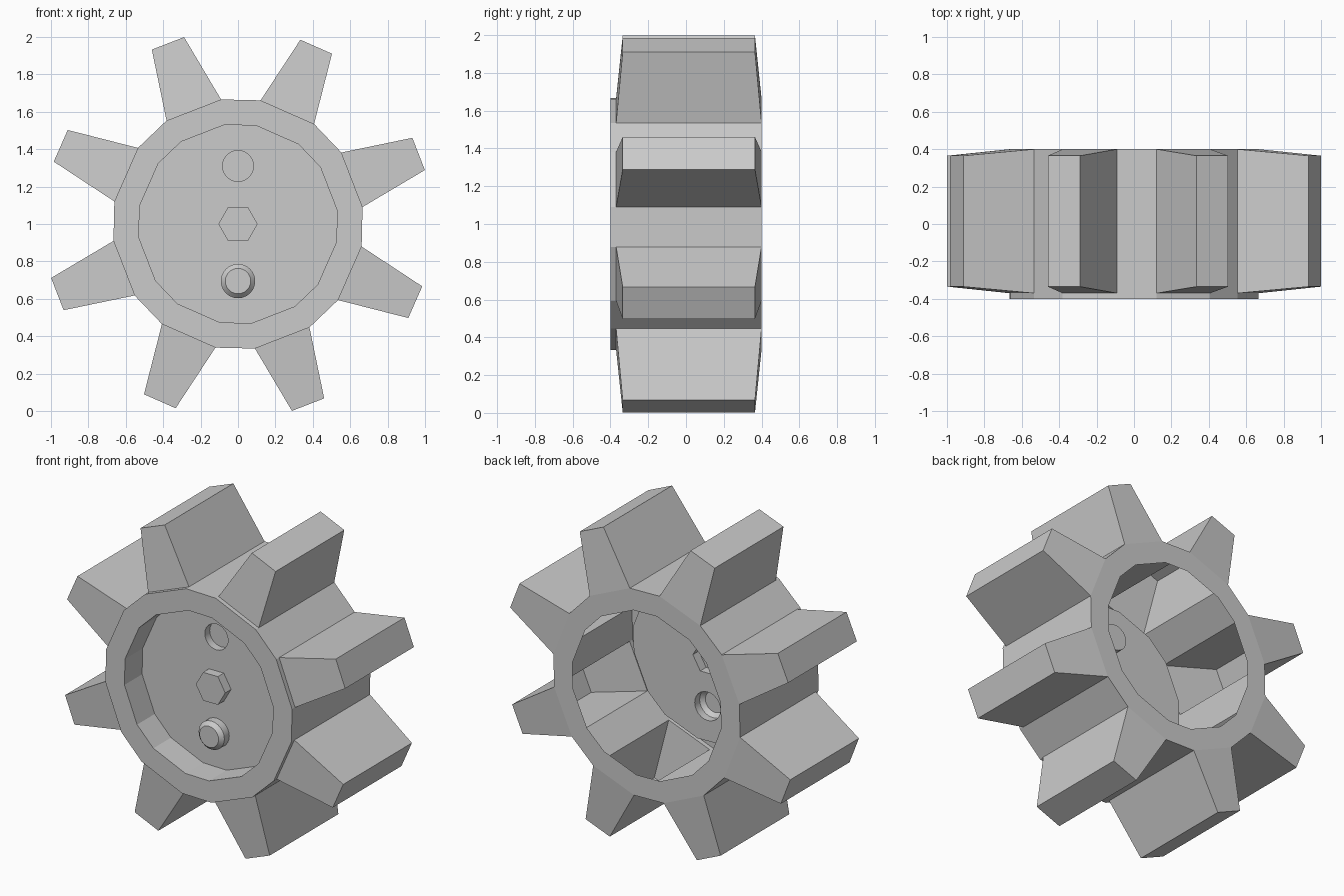
import bpy, bmesh, math

cube = bpy.data.objects.get("Cube")
if cube:
    bpy.data.objects.remove(cube, do_unlink=True)

GREY = (0.6, 0.6, 0.6, 1.0)
mat = bpy.data.materials.new("plain_grey")
mat.use_nodes = True
mat.diffuse_color = GREY
mat.node_tree.nodes["Principled BSDF"].inputs["Base Color"].default_value = GREY

TEETH = 8
FIRST = math.radians(21.2)      # direction of the first tooth
BASE_HALF = math.radians(13.45)  # half angle of a tooth at its root
TIP_HALF = math.radians(5.1)
R_RIM, R_BORE, R_TIP = 0.672, 0.535, 1.04
FRONT, SHOULDER, BACK, PLATE = -0.40, -0.37, 0.40, -0.22


def point(bm, r, angle, y):
    return bm.verts.new((r * math.cos(angle), y, 1 + r * math.sin(angle)))


def toothed_loop(bm, r, half, y):
    """Two points per tooth, in order round the axle."""
    return [point(bm, r, FIRST + math.tau * k / TEETH + s * half, y)
            for k in range(TEETH) for s in (-1, 1)]


def round_loop(bm, r, sides, y, z):
    loop = []
    for i in range(sides):
        a = math.tau * i / sides
        loop.append(bm.verts.new((r * math.cos(a), y, z + r * math.sin(a))))
    return loop


def bridge(bm, a, b, step=1, start=0):
    n = len(a)
    for i in range(start, n, step):
        j = (i + 1) % n
        bm.faces.new((a[i], a[j], b[j], b[i]))


def finish(bm, name, smooth=False):
    bmesh.ops.recalc_face_normals(bm, faces=bm.faces[:])
    me = bpy.data.meshes.new(name)
    bm.to_mesh(me)
    bm.free()
    me.materials.append(mat)
    ob = bpy.data.objects.new(name, me)
    bpy.context.collection.objects.link(ob)
    if smooth:
        me.shade_smooth()
        me.set_sharp_from_angle(angle=math.radians(30))
    return ob


# Hollow toothed shell: recess wall, front ring, rim, teeth and back ring
bm = bmesh.new()
loops = [toothed_loop(bm, r, BASE_HALF, y) for r, y in (
    (R_BORE, PLATE), (R_BORE, FRONT), (R_RIM, FRONT),
    (R_RIM, SHOULDER), (R_RIM, BACK), (R_BORE, BACK))]
for a, b in zip(loops[:3], loops[1:4]):
    bridge(bm, a, b)
root_front, root_back = loops[3], loops[4]
bridge(bm, root_front, root_back, step=2, start=1)   # gaps between teeth
bridge(bm, root_back, loops[5])
tip_front = toothed_loop(bm, R_TIP, TIP_HALF, -0.335)
tip_back = toothed_loop(bm, R_TIP, TIP_HALF, 0.365)
bridge(bm, root_front, tip_front, step=2)            # tooth front ends
bridge(bm, root_back, tip_back, step=2)              # tooth back ends
bridge(bm, tip_front, tip_back, step=2)              # tooth tips
for rf, rb, tf, tb in zip(root_front, root_back, tip_front, tip_back):
    bm.faces.new((rf, tf, tb, rb))                   # tooth flanks
finish(bm, "toothed_shell")

# Recessed hub plate with a hex boss, a round pocket and a round pin
bm = bmesh.new()
outer = toothed_loop(bm, R_BORE, BASE_HALF, PLATE)
features = [
    (6, 1.0, [(0.105, PLATE), (0.105, -0.28)]),                  # hex boss
    (24, 1.31, [(0.083, PLATE), (0.083, -0.17)]),                # pocket
    (24, 0.695, [(0.092, PLATE), (0.092, -0.27), (0.068, -0.295)]),  # pin
]
stacks = [[round_loop(bm, r, sides, y, z) for r, y in rings]
          for sides, z, rings in features]
edges = []
for loop in [outer] + [s[0] for s in stacks]:
    edges += [bm.edges.new((v, loop[i - 1])) for i, v in enumerate(loop)]
bmesh.ops.triangle_fill(bm, edges=edges, use_beauty=True, use_dissolve=False,
                        normal=(0, -1, 0))
for stack in stacks:
    for a, b in zip(stack, stack[1:]):
        bridge(bm, a, b)
    bm.faces.new(stack[-1])
finish(bm, "hub_plate", smooth=True)
